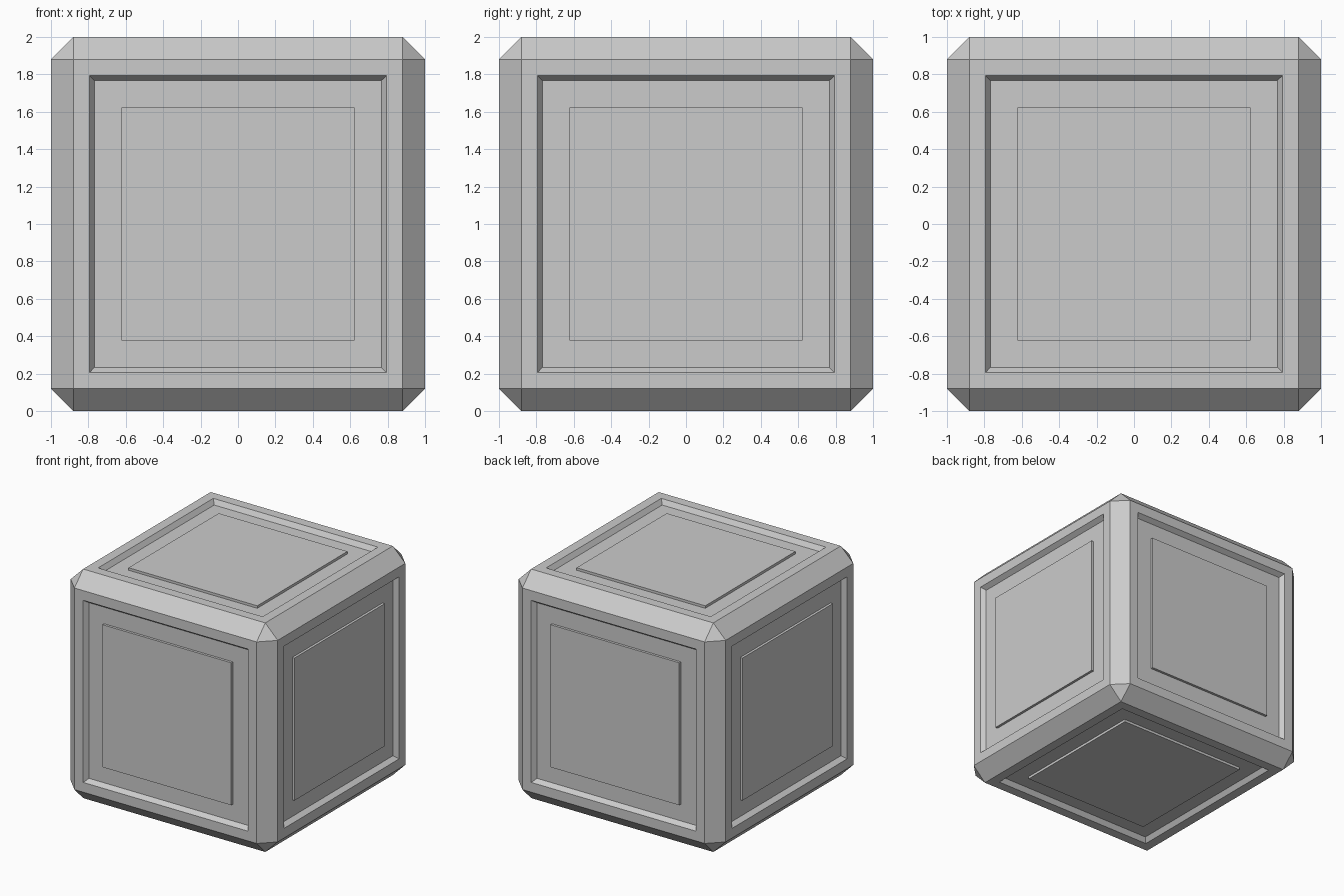
import bpy, bmesh
from mathutils import Matrix

if "Cube" in bpy.data.objects:
    bpy.data.objects.remove(bpy.data.objects["Cube"])

# Chamfered cube body
bm = bmesh.new()
bmesh.ops.create_cube(bm, size=2, matrix=Matrix.Translation((0, 0, 1)))
bmesh.ops.bevel(bm, geom=bm.edges[:], offset=0.12, offset_type='OFFSET',
                segments=1, profile=0.5, affect='EDGES')
bm.normal_update()

# The six large sides: frame, sloped recess, floor margin, raised panel
sides = [f for f in bm.faces if f.calc_area() > 1]
for thickness, depth in [(0.085, 0), (0.028, -0.04), (0.145, 0), (0, 0.022)]:
    bmesh.ops.inset_individual(bm, faces=sides, thickness=thickness,
                               depth=depth, use_even_offset=True)
    bm.normal_update()

mesh = bpy.data.meshes.new("panelled_crate")
bm.to_mesh(mesh)
bm.free()
crate = bpy.data.objects.new("panelled_crate", mesh)
bpy.context.collection.objects.link(crate)
